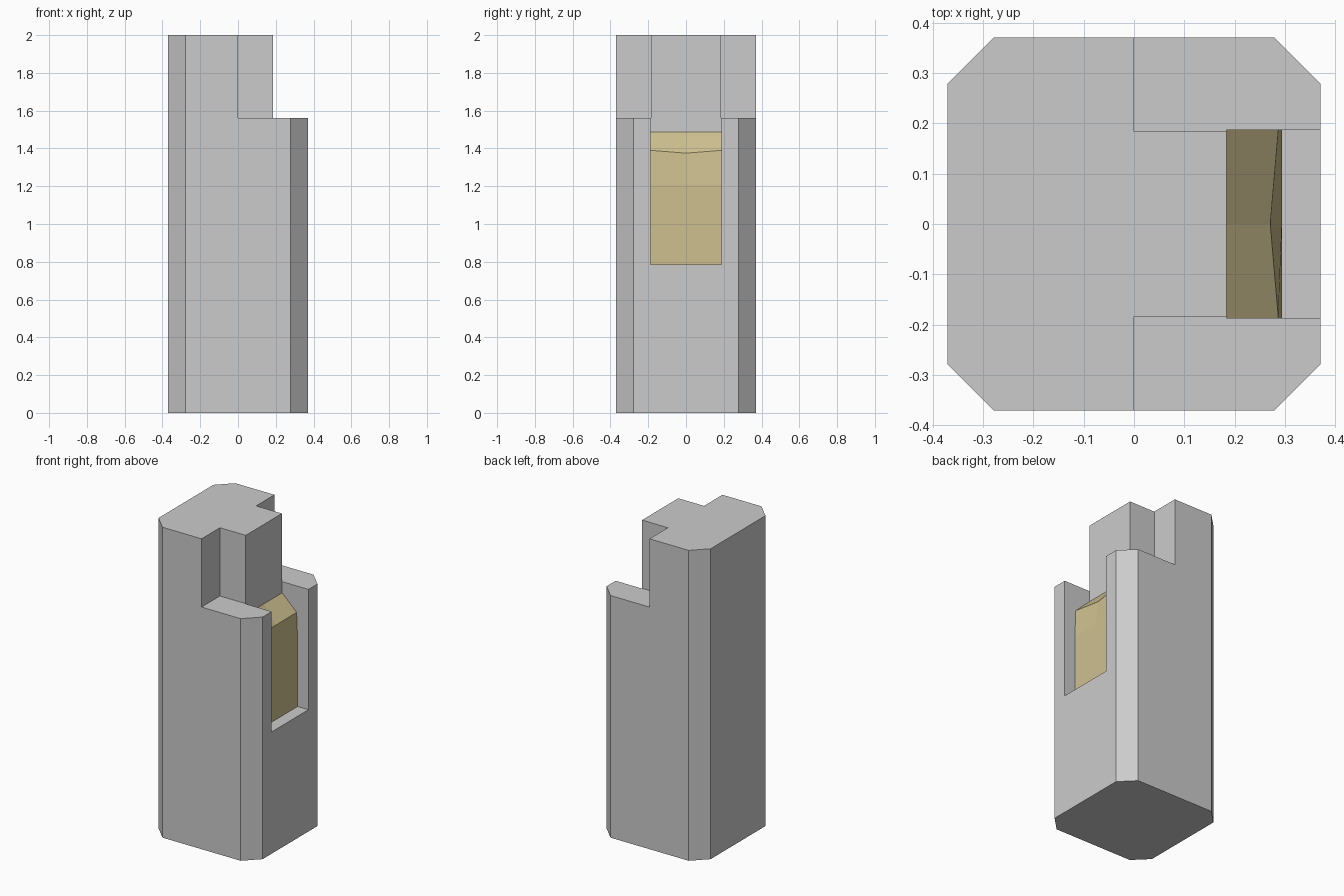
import bpy

if "Cube" in bpy.data.objects:
    bpy.data.objects.remove(bpy.data.objects["Cube"])


def mesh_object(name, verts, faces):
    mesh = bpy.data.meshes.new(name)
    mesh.from_pydata(verts, [], faces)
    mesh.update()
    obj = bpy.data.objects.new(name, mesh)
    bpy.context.collection.objects.link(obj)
    return obj


def prism(name, outline, z0, z1):
    n = len(outline)
    verts = [(x, y, z) for z in (z0, z1) for x, y in outline]
    faces = [tuple(reversed(range(n))), tuple(range(n, 2 * n))]
    faces += [(i, (i + 1) % n, (i + 1) % n + n, i + n) for i in range(n)]
    return mesh_object(name, verts, faces)


def cut(target, x0, x1, y0, y1, z0, z1):
    tool = prism("cutter", [(x0, y0), (x1, y0), (x1, y1), (x0, y1)], z0, z1)
    tool.hide_render = True
    mod = target.modifiers.new("cut", 'BOOLEAN')
    mod.operation = 'DIFFERENCE'
    mod.solver = 'EXACT'
    mod.object = tool
    bpy.context.view_layer.objects.active = target
    bpy.ops.object.modifier_apply(modifier=mod.name)
    bpy.data.objects.remove(tool)


# Chamfered square post
R, C = 0.371, 0.279
post = prism("post", [(-C, -R), (C, -R), (R, -C), (R, C),
                      (C, R), (-C, R), (-R, C), (-R, -C)], 0, 2)

# Lowered side shoulders and the recess between them
cut(post, 0, 0.6, 0.184, 0.6, 1.56, 2.2)
cut(post, 0, 0.6, -0.6, -0.184, 1.56, 2.2)
cut(post, 0.184, 0.6, -0.187, 0.187, 0.785, 2.2)

# Block in the recess: sloped top with a dished front edge
W = 0.187
side = [(0.184, 0.785), (0.184, 1.488), (0.287, 1.39), (0.294, 1.21), (0.294, 0.785)]
middle = [(0.184, 0.785), (0.184, 1.488), (0.271, 1.375), (0.294, 1.21), (0.294, 0.785)]
verts = [(x, y, z) for y, ring in ((-W, side), (0, middle), (W, side)) for x, z in ring]
faces = [(4, 3, 2, 1, 0), (10, 11, 12, 13, 14)]
for s in (0, 5):
    faces += [(s + i, s + (i + 1) % 5, s + 5 + (i + 1) % 5, s + 5 + i) for i in range(5)]
block = mesh_object("recess_block", verts, faces)

# Consistent outward normals
bpy.context.view_layer.objects.active = block
block.select_set(True)
bpy.ops.object.mode_set(mode='EDIT')
bpy.ops.mesh.select_all(action='SELECT')
bpy.ops.mesh.normals_make_consistent(inside=False)
bpy.ops.object.mode_set(mode='OBJECT')

# Tan colour
tan = bpy.data.materials.new("tan")
tan.diffuse_color = (0.62, 0.53, 0.28, 1)
tan.use_nodes = True
tan.node_tree.nodes["Principled BSDF"].inputs["Base Color"].default_value = tan.diffuse_color
block.data.materials.append(tan)
